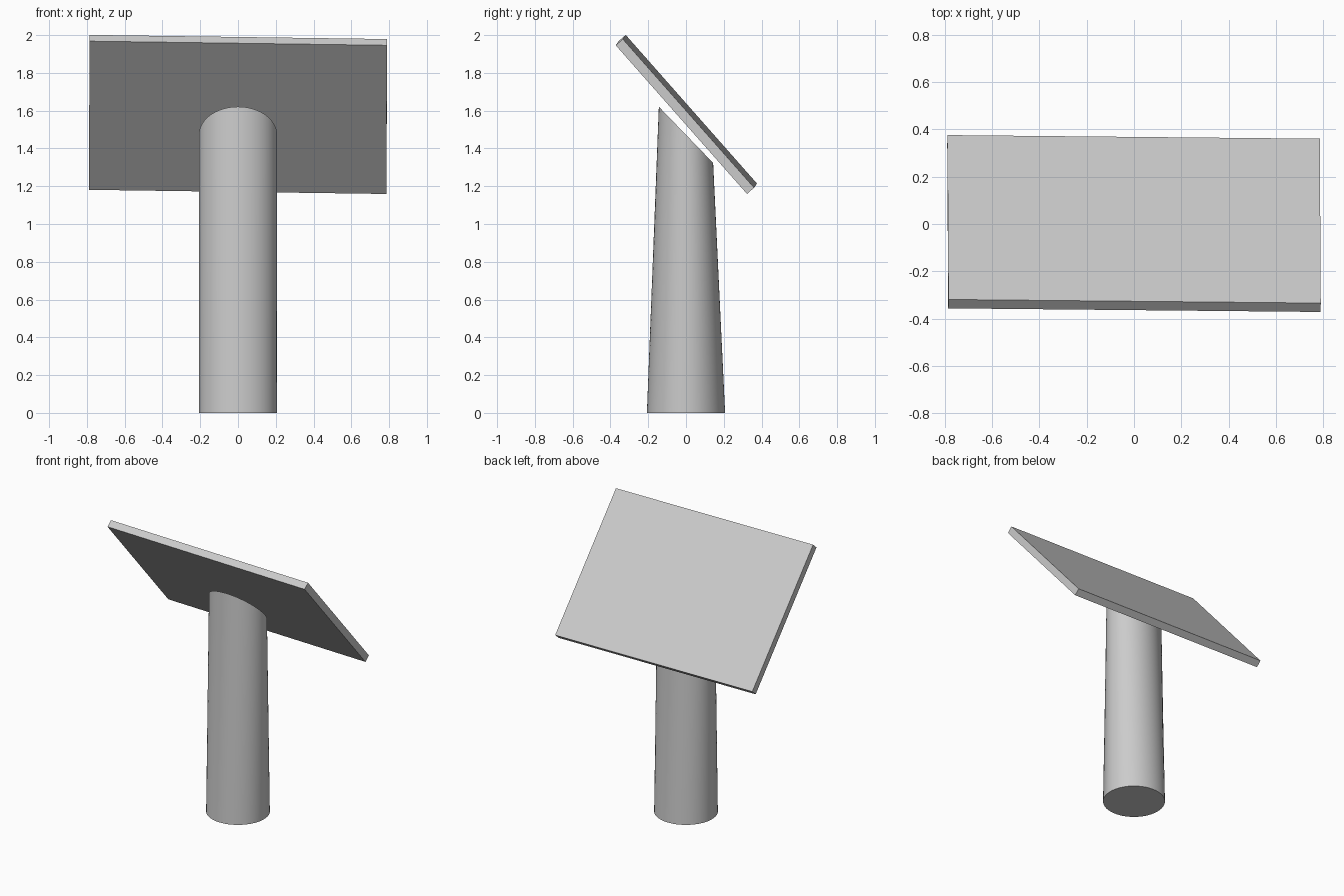
import bpy
import bmesh
from math import cos, sin, radians
from mathutils import Matrix, Vector

cube = bpy.data.objects.get("Cube")
if cube:
    bpy.data.objects.remove(cube, do_unlink=True)

# Single grey finish
grey = bpy.data.materials.new("light_grey")
grey.use_nodes = True
colour = (0.6, 0.6, 0.6, 1.0)
grey.diffuse_color = colour
grey.node_tree.nodes["Principled BSDF"].inputs["Base Color"].default_value = colour


def add_object(name, bm):
    mesh = bpy.data.meshes.new(name)
    bmesh.ops.recalc_face_normals(bm, faces=bm.faces)
    bm.to_mesh(mesh)
    bm.free()
    mesh.materials.append(grey)
    obj = bpy.data.objects.new(name, mesh)
    bpy.context.collection.objects.link(obj)
    return obj


# Post: a round column whose top ring is tilted towards the back
POST_HEIGHT = 1.472
POST_RADIUS = 0.207
bm = bmesh.new()
bmesh.ops.create_cone(bm, cap_ends=True, segments=64, radius1=POST_RADIUS,
                      radius2=POST_RADIUS, depth=POST_HEIGHT,
                      matrix=Matrix.Translation((0, 0, POST_HEIGHT / 2)))
top_ring = [v for v in bm.verts if v.co.z > POST_HEIGHT / 2]
bmesh.ops.rotate(bm, verts=top_ring, cent=Vector((0, 0, POST_HEIGHT)),
                 matrix=Matrix.Rotation(radians(-46), 3, 'X'))
post = add_object("post", bm)
bpy.context.view_layer.objects.active = post
post.select_set(True)
bpy.ops.object.shade_smooth_by_angle(angle=radians(30))

# Panel: a thin slab sloping down to the back, very slightly rolled
bm = bmesh.new()
bmesh.ops.create_cube(bm, size=1)
bmesh.ops.scale(bm, verts=bm.verts, vec=(1.575, 1.05, 0.05))
tilt = (Matrix.Rotation(radians(-48.55), 4, 'X')
        @ Matrix.Rotation(0.0165, 4, 'Y')
        @ Matrix.Rotation(0.004, 4, 'Z'))
bm.transform(Matrix.Translation((0, 0.002, 1.58)) @ tilt)
add_object("tilted_panel", bm)
